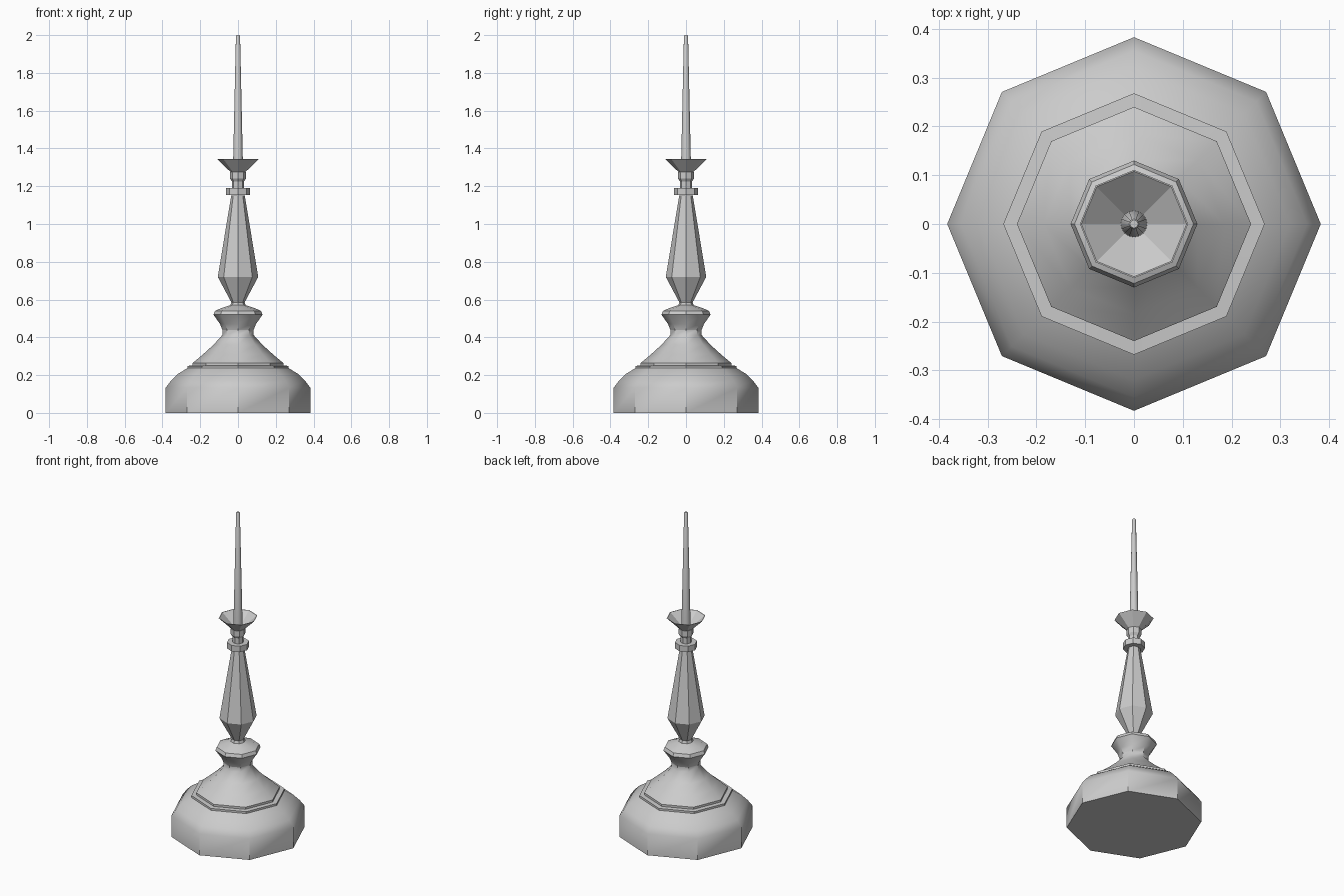
import bpy, bmesh
from math import cos, sin, pi, radians

if "Cube" in bpy.data.objects:
    bpy.data.objects.remove(bpy.data.objects["Cube"])


def lathe(name, profile, sides=8, smooth=0):
    """Spin a (radius, height) profile round z, with closed ends."""
    bm = bmesh.new()
    rings = [[bm.verts.new((r * cos(2 * pi * i / sides), r * sin(2 * pi * i / sides), z))
              for i in range(sides)] for r, z in profile]
    for a, b in zip(rings, rings[1:]):
        for i in range(sides):
            j = (i + 1) % sides
            bm.faces.new((a[i], a[j], b[j], b[i]))
    bm.faces.new(rings[0][::-1])
    bm.faces.new(rings[-1])
    mesh = bpy.data.meshes.new(name)
    bm.to_mesh(mesh)
    bm.free()
    ob = bpy.data.objects.new(name, mesh)
    bpy.context.collection.objects.link(ob)
    if smooth:
        bpy.ops.object.select_all(action='DESELECT')
        ob.select_set(True)
        bpy.context.view_layer.objects.active = ob
        bpy.ops.object.shade_smooth_by_angle(angle=radians(smooth))
    return ob


# Heavy octagonal foot with rounded shoulder, step and flared cone
lathe("foot", [(.383, 0), (.383, .133), (.355, .17), (.32, .205), (.268, .237),
               (.268, .249), (.24, .251), (.24, .264), (.185, .31), (.13, .36),
               (.083, .412), (.083, .44)], smooth=40)

# Knop above the foot
lathe("knop", [(.083, .44), (.095, .47), (.13, .52), (.122, .54), (.085, .556),
               (.042, .57), (.035, .585), (.035, .6)], smooth=40)

# Tapered faceted stem
lathe("stem", [(.035, .585), (.107, .72), (.036, 1.15)])

# Collar and socket
lathe("collar", [(.063, 1.153), (.063, 1.19)])
lathe("socket", [(.032, 1.19), (.032, 1.225), (.042, 1.24), (.042, 1.275)])

# Drip pan, open at the top
lathe("drip_pan", [(.036, 1.272), (.111, 1.345), (.108, 1.345), (.025, 1.277)])

# Slender tapered candle
lathe("candle", [(.027, 1.275), (.011, 1.995), (.008, 2.0)], sides=16, smooth=40)
